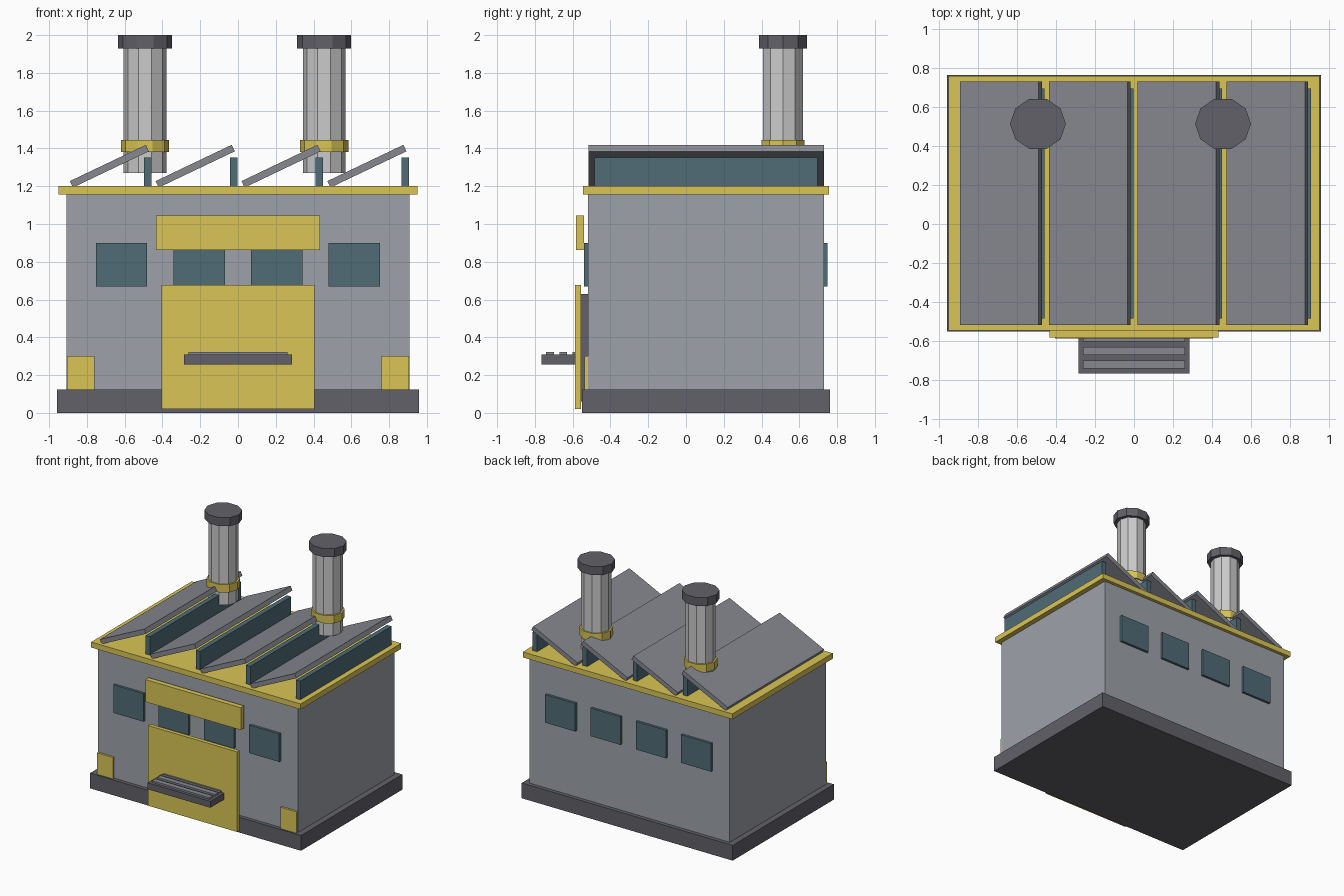
import bpy, math

if "Cube" in bpy.data.objects:
    bpy.data.objects.remove(bpy.data.objects["Cube"])

def mat(name, rgb):
    m = bpy.data.materials.new(name)
    m.diffuse_color = (*rgb, 1)
    m.use_nodes = True
    m.node_tree.nodes["Principled BSDF"].inputs["Base Color"].default_value = m.diffuse_color
    return m

YELLOW = mat("yellow_paint", (0.70, 0.56, 0.09))
GLASS = mat("teal_glass", (0.08, 0.15, 0.18))
DARK = mat("dark_grey", (0.12, 0.12, 0.14))
WALL = mat("wall_grey", (0.34, 0.36, 0.40))
ROOF = mat("roof_grey", (0.24, 0.25, 0.28))

def box(name, x, y, z, m):
    """Box from (min, max) ranges."""
    c = [(a + b) / 2 for a, b in (x, y, z)]
    bpy.ops.mesh.primitive_cube_add(size=1, location=c)
    o = bpy.context.object
    o.name = name
    o.scale = [b - a for a, b in (x, y, z)]
    if m:
        o.data.materials.append(m)
    return o

def drum(name, x, y, r, z0, z1, m, sy=1.0):
    """Ten-sided upright drum with a corner facing +x."""
    bpy.ops.mesh.primitive_cylinder_add(vertices=10, radius=r, depth=z1 - z0,
                                        location=(x, y, (z0 + z1) / 2),
                                        rotation=(0, 0, math.pi / 2))
    o = bpy.context.object
    o.name = name
    o.scale = (sy, 1, 1)
    if m:
        o.data.materials.append(m)

# Main building
box("foundation", (-0.957, 0.957), (-0.55, 0.762), (0, 0.125), DARK)
box("walls", (-0.908, 0.908), (-0.52, 0.73), (0.125, 1.155), WALL)
box("roof_trim", (-0.95, 0.95), (-0.545, 0.757), (1.155, 1.2), YELLOW)

# Sawtooth roof: sloped slab and upright glazing per bay
for i in range(4):
    x = -0.681 + 0.4545 * i
    slab = box(f"roof_slab_{i}", (x - 0.223, x + 0.223), (-0.517, 0.73),
               (1.287, 1.325), ROOF)
    slab.rotation_euler.y = -math.radians(25.5)
    box(f"roof_glazing_{i}", (x + 0.183, x + 0.223), (-0.485, 0.695), (1.2, 1.352), GLASS)

# Windows on front and back walls
for i in range(4):
    x = -0.617 + 0.411 * i
    for side, y in (("front", (-0.54, -0.515)), ("back", (0.725, 0.75))):
        box(f"{side}_window_{i}", (x - 0.136, x + 0.136), y, (0.67, 0.9), GLASS)

# Loading door, sign board and corner guards
box("door_frame", (-0.36, 0.36), (-0.555, -0.52), (0.06, 0.63), DARK)
box("door_panel", (-0.404, 0.404), (-0.587, -0.555), (0.02, 0.677), YELLOW)
box("sign_board", (-0.433, 0.433), (-0.582, -0.54), (0.862, 1.045), YELLOW)
for s in (-1, 1):
    box("corner_guard", sorted((s * 0.76, s * 0.905)), (-0.537, -0.515), (0.125, 0.3), YELLOW)

# Loading ledge with slats
box("ledge", (-0.285, 0.285), (-0.765, -0.585), (0.255, 0.308), DARK)
for i in range(3):
    y = -0.72 + 0.07 * i
    box(f"ledge_slat_{i}", (-0.262, 0.262), (y - 0.021, y + 0.021), (0.305, 0.322), ROOF)

# Twin chimneys
for x in (-0.492, 0.456):
    drum("chimney_shaft", x, 0.513, 0.113, 1.27, 1.95, None, 0.98)
    drum("chimney_band", x, 0.513, 0.128, 1.38, 1.445, YELLOW, 0.94)
    drum("chimney_cap", x, 0.513, 0.143, 1.93, 2.0, DARK, 0.94)

# Drum corner direction: rotate the ten-gon so that corners lie along x
